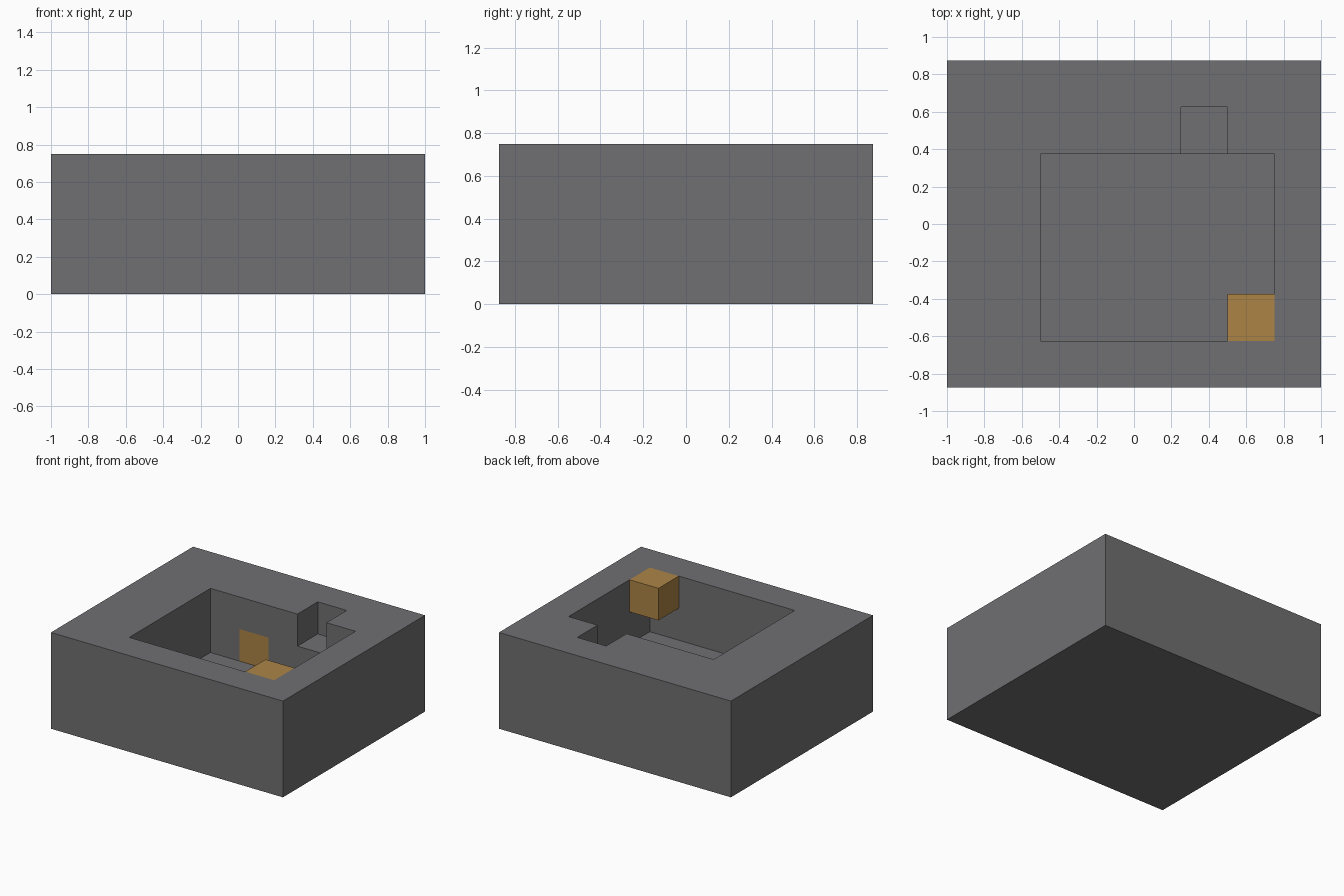
import bpy
import bmesh
from mathutils import Vector

if "Cube" in bpy.data.objects:
    bpy.data.objects.remove(bpy.data.objects["Cube"], do_unlink=True)

U = 0.25  # one grid cell


def make_material(name, rgb):
    mat = bpy.data.materials.new(name)
    mat.use_nodes = True
    mat.diffuse_color = (*rgb, 1)
    mat.node_tree.nodes["Principled BSDF"].inputs["Base Color"].default_value = (*rgb, 1)
    return mat


def box(name, low, high, mat):
    """Axis-aligned box between two corners."""
    low, high = Vector(low), Vector(high)
    bm = bmesh.new()
    bmesh.ops.create_cube(bm, size=1)
    bmesh.ops.scale(bm, vec=high - low, verts=bm.verts)
    bmesh.ops.translate(bm, vec=(low + high) / 2, verts=bm.verts)
    mesh = bpy.data.meshes.new(name)
    bm.to_mesh(mesh)
    bm.free()
    mesh.materials.append(mat)
    obj = bpy.data.objects.new(name, mesh)
    bpy.context.collection.objects.link(obj)
    return obj


def carve(target, low, high):
    """Cut a box-shaped hollow out of the target."""
    cutter = box("cutter", low, high, target.data.materials[0])
    cutter.hide_render = True
    mod = target.modifiers.new("carve", "BOOLEAN")
    mod.operation, mod.solver, mod.object = "DIFFERENCE", "EXACT", cutter
    bpy.context.view_layer.objects.active = target
    bpy.ops.object.modifier_apply(modifier=mod.name)
    bpy.data.objects.remove(cutter, do_unlink=True)


stone = make_material("dark stone grey", (0.162, 0.159, 0.168))
gold = make_material("ochre gold", (0.413, 0.231, 0.061))

# Solid block with a chamber and a shallow notch behind it
back_wall = 0.375
block = box("stone_block", (-1, -0.875, 0), (1, 0.875, 3 * U), stone)
carve(block, (-2 * U, -0.625, U), (3 * U, back_wall, 1))
carve(block, (U, back_wall - 0.1, 2 * U), (2 * U, back_wall + U, 1))

# Flush gold panel at the foot of the chamber's back wall
block.data.materials.append(gold)
bm = bmesh.new()
bm.from_mesh(block.data)


def on_back_wall(face):
    return face.normal.y < -0.9 and abs(face.calc_center_median().y - back_wall) < 1e-3


def in_panel_column(face):
    return all(-U - 1e-4 < v.co.x < 1e-4 for v in face.verts)


def slice_faces(faces, point, normal):
    geom = set(faces)
    for f in faces:
        geom.update(f.edges)
        geom.update(f.verts)
    bmesh.ops.bisect_plane(bm, geom=list(geom), plane_co=point, plane_no=normal)


for x in (-U, 0):
    slice_faces([f for f in bm.faces if on_back_wall(f)], (x, 0, 0), (1, 0, 0))
slice_faces([f for f in bm.faces if on_back_wall(f) and in_panel_column(f)],
            (0, 0, 2 * U), (0, 0, 1))
for f in bm.faces:
    if on_back_wall(f) and in_panel_column(f) and f.calc_center_median().z < 2 * U:
        f.material_index = 1
bm.to_mesh(block.data)
bm.free()

# Gold cube held in the front corner, level with the rim
box("corner_cube", (2 * U, -0.625, 2 * U), (3 * U, -0.375, 3 * U), gold)
